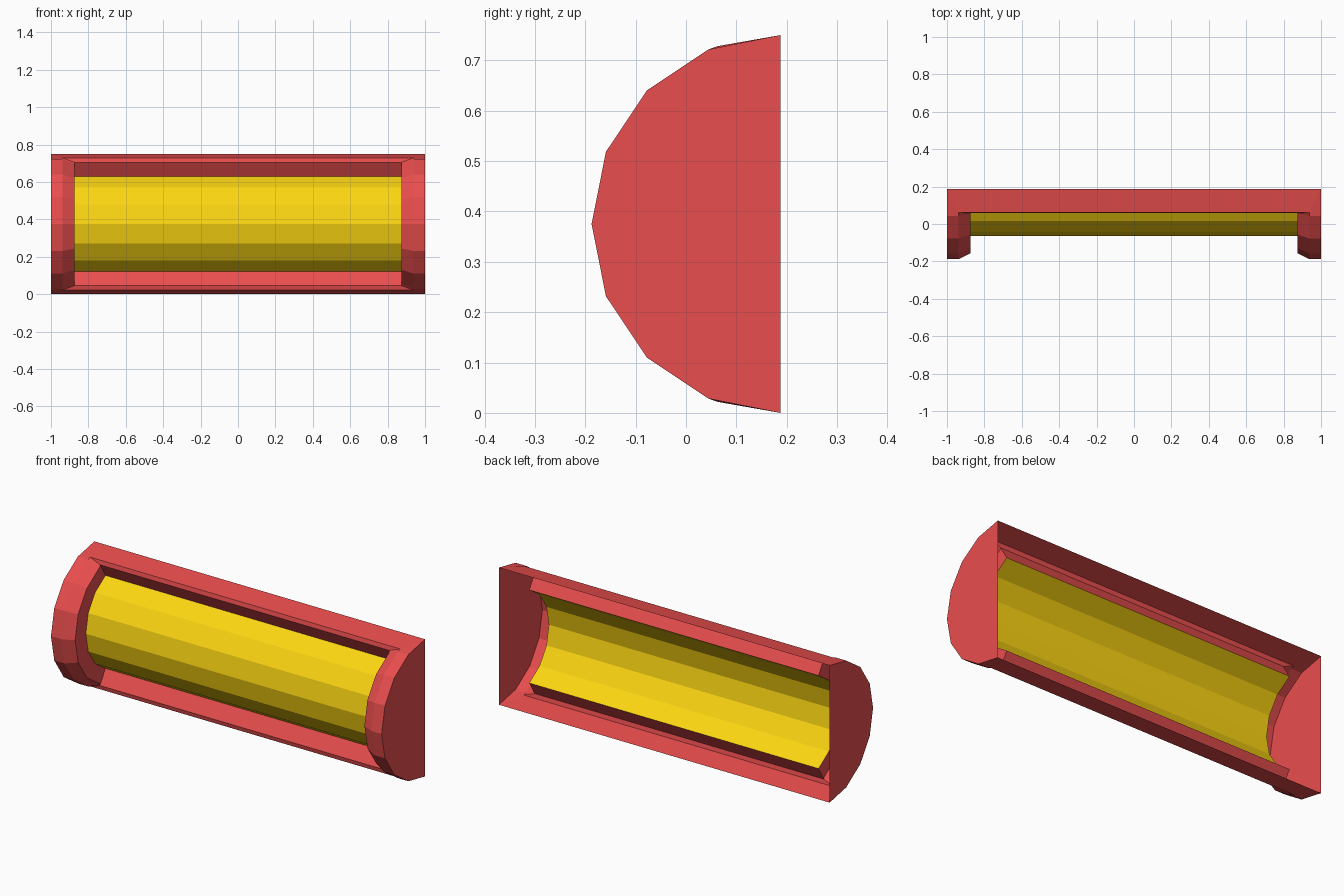
import bpy, bmesh, math

if "Cube" in bpy.data.objects:
    bpy.data.objects.remove(bpy.data.objects["Cube"])

CZ = 0.375          # mid height
STEP = math.pi / 8  # half circle in 8 flats


def arc(cy, r, first=0, last=8):
    """Points (y, z) on a half circle bulging to the front, top to bottom."""
    return [(cy - r * math.sin(i * STEP), CZ + r * math.cos(i * STEP))
            for i in range(first, last + 1)]


def with_ends(points, y, z):
    """Replace the two end points by the edge of the long rails."""
    return [(y, z)] + points[1:-1] + [(y, 2 * CZ - z)]


def material(name, color):
    m = bpy.data.materials.new(name)
    m.diffuse_color = (*color, 1)
    m.use_nodes = True
    m.node_tree.nodes["Principled BSDF"].inputs["Base Color"].default_value = m.diffuse_color
    return m


def finish(bm, name, mat):
    bmesh.ops.recalc_face_normals(bm, faces=bm.faces)
    front = sum(f.normal.y * f.calc_area() for f in bm.faces)
    if front > 0:
        bmesh.ops.reverse_faces(bm, faces=bm.faces)
    me = bpy.data.meshes.new(name)
    bm.to_mesh(me)
    bm.free()
    me.materials.append(mat)
    ob = bpy.data.objects.new(name, me)
    bpy.context.collection.objects.link(ob)
    return ob


outer = arc(0.1875, 0.375)
lip = with_ends(outer, 0.0625, 0.728)
inner = with_ends(arc(0.1875, 0.345), 0.0575, 0.705)
opening = arc(0.21, 0.275, 1, 7)

# housing: two chamfered end caps joined by the top and bottom rails, open back
bm = bmesh.new()
sides = []
for s in (-1, 1):
    rings = [[bm.verts.new((s * x, y, z)) for y, z in pts]
             for x, pts in ((1, outer), (0.9375, lip), (0.875, inner), (0.875, opening))]
    a, b, c, d = rings
    bm.faces.new(a)
    for p, q in ((a, b), (b, c)):
        for i in range(8):
            bm.faces.new((p[i], p[i + 1], q[i + 1], q[i]))
    # flat inner wall down to the curved panel
    for i in range(6):
        bm.faces.new((c[i + 1], c[i + 2], d[i + 1], d[i]))
    bm.faces.new((c[0], c[1], d[0]))
    bm.faces.new((c[8], c[7], d[6]))
    sides.append(rings)
left, right = sides
for end in (0, -1):
    for k in range(3):
        bm.faces.new((left[k][end], right[k][end], right[k + 1][end], left[k + 1][end]))
finish(bm, "housing", material("red", (0.82, 0.075, 0.075)))

# curved front panel
bm = bmesh.new()
l, r = [[bm.verts.new((x, y, z)) for y, z in opening] for x in (-0.875, 0.875)]
for i in range(6):
    bm.faces.new((l[i], l[i + 1], r[i + 1], r[i]))
finish(bm, "curved_panel", material("yellow", (0.98, 0.67, 0.006)))
